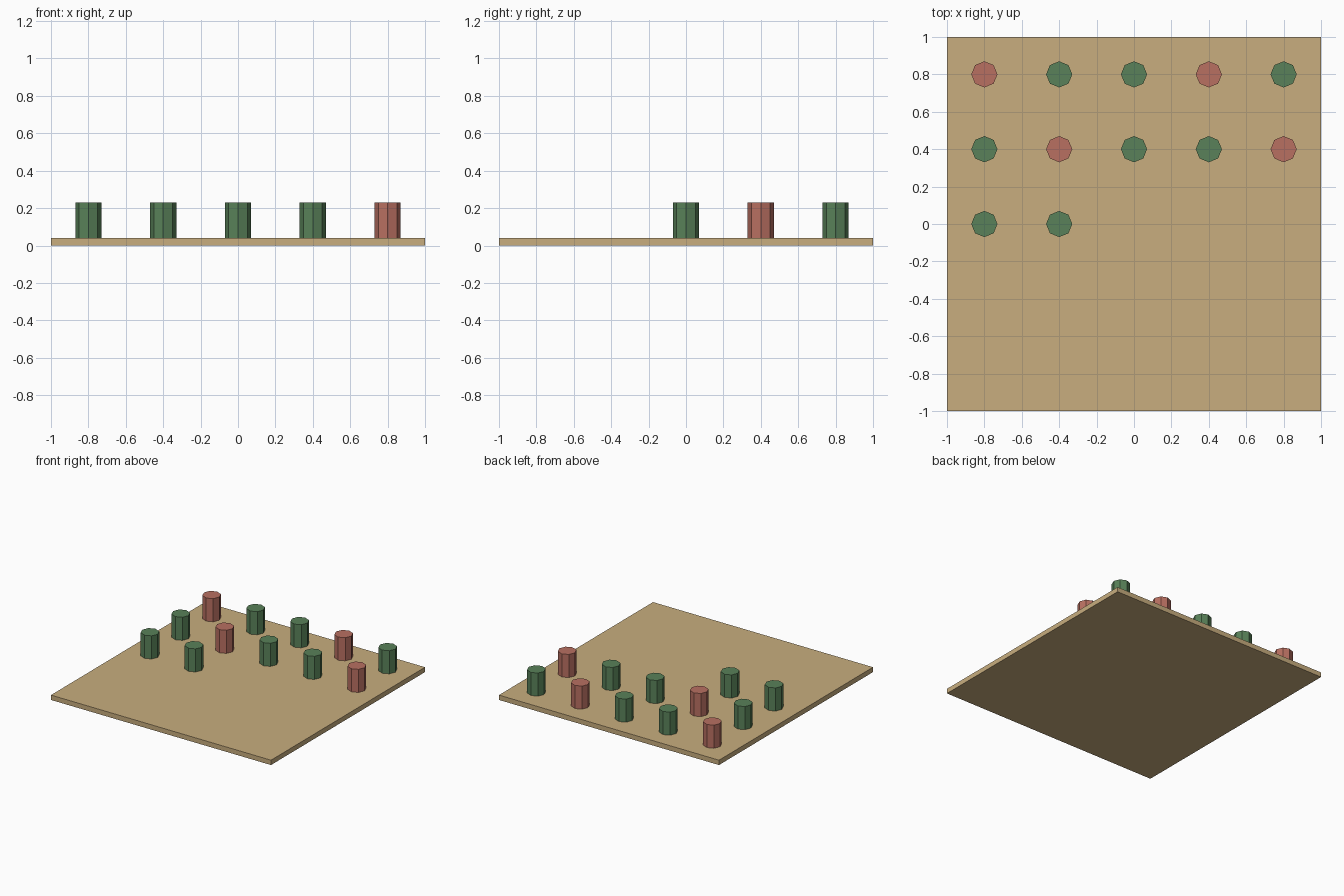
import bpy

if "Cube" in bpy.data.objects:
    bpy.data.objects.remove(bpy.data.objects["Cube"])


def material(name, rgb):
    m = bpy.data.materials.new(name)
    m.diffuse_color = (*rgb, 1)
    m.use_nodes = True
    m.node_tree.nodes["Principled BSDF"].inputs["Base Color"].default_value = m.diffuse_color
    return m


wood = material("tan", (0.58, 0.42, 0.21))
green = material("green", (0.10, 0.22, 0.10))
red = material("red", (0.48, 0.16, 0.12))

BOARD_TOP, PEG_TOP, PEG_RADIUS, SPACING = 0.04, 0.23, 0.07, 0.4

# Square board
bpy.ops.mesh.primitive_cube_add(size=1, location=(0, 0, BOARD_TOP / 2))
board = bpy.context.object
board.name = "board"
board.scale = (2, 2, BOARD_TOP)
bpy.ops.object.transform_apply(location=False, rotation=False, scale=True)
board.data.materials.append(wood)

# Twelve eight-sided pegs, filled row by row from the back left; every third is red
for i in range(12):
    row, col = divmod(i, 5)
    bpy.ops.mesh.primitive_cylinder_add(
        vertices=8, radius=PEG_RADIUS, depth=PEG_TOP - BOARD_TOP,
        location=(-0.8 + col * SPACING, 0.8 - row * SPACING, (PEG_TOP + BOARD_TOP) / 2))
    peg = bpy.context.object
    peg.name = f"peg_{i + 1}"
    peg.data.materials.append(red if i % 3 == 0 else green)
